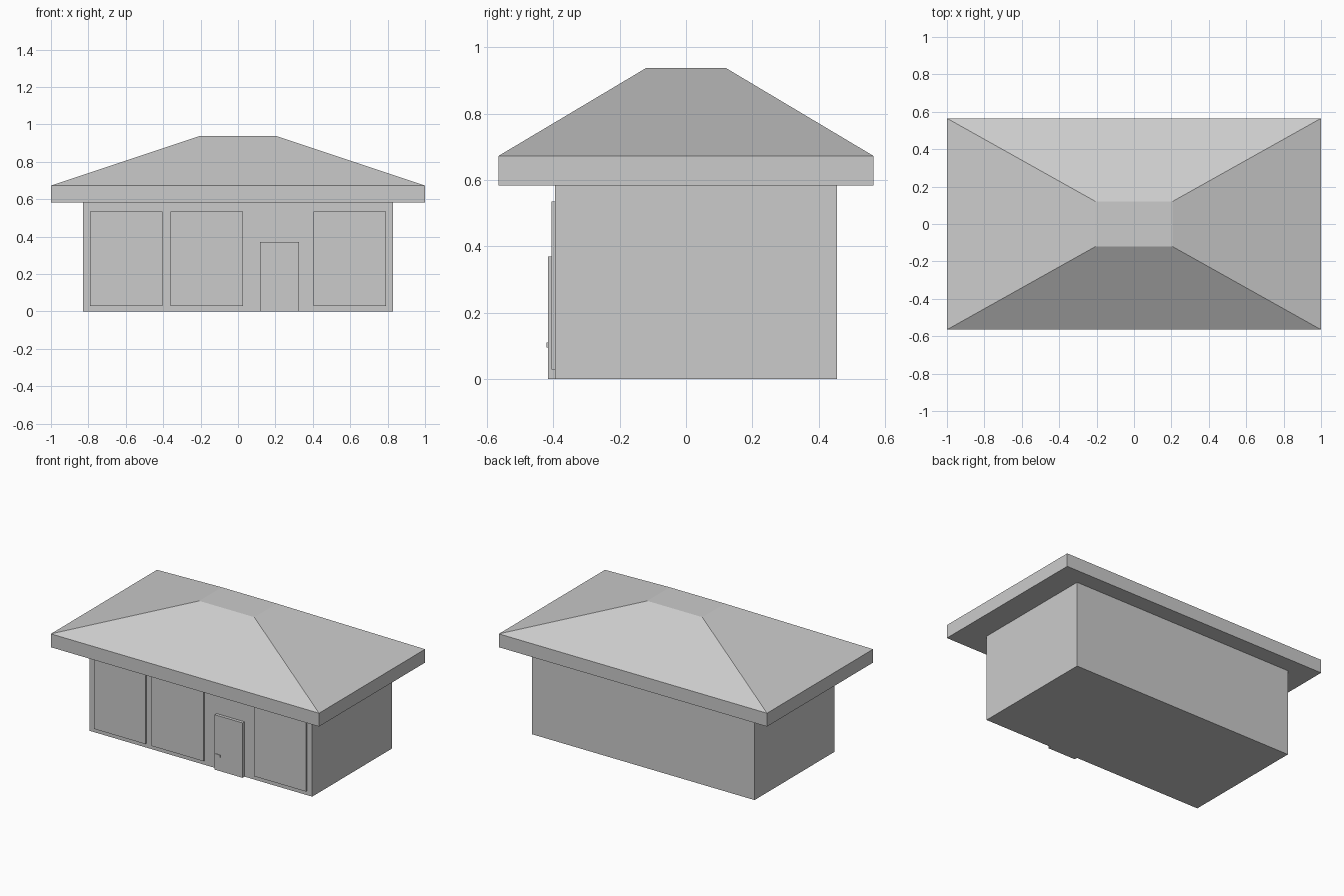
import bpy

default = bpy.data.objects.get("Cube")
if default:
    bpy.data.objects.remove(default, do_unlink=True)

grey = bpy.data.materials.new("plain grey")
grey.use_nodes = True
colour = (0.6, 0.6, 0.6, 1)
grey.diffuse_color = colour
grey.node_tree.nodes["Principled BSDF"].inputs["Base Color"].default_value = colour

BOX_FACES = [(3, 2, 1, 0), (4, 5, 6, 7), (0, 1, 5, 4),
             (1, 2, 6, 5), (2, 3, 7, 6), (3, 0, 4, 7)]


def add_mesh(name, verts, faces):
    mesh = bpy.data.meshes.new(name)
    mesh.from_pydata(verts, [], faces)
    mesh.materials.append(grey)
    obj = bpy.data.objects.new(name, mesh)
    bpy.context.collection.objects.link(obj)
    return obj


def rectangle(x0, x1, y0, y1, z):
    return [(x0, y0, z), (x1, y0, z), (x1, y1, z), (x0, y1, z)]


def box(name, x0, x1, y0, y1, z0, z1):
    verts = rectangle(x0, x1, y0, y1, z0) + rectangle(x0, x1, y0, y1, z1)
    return add_mesh(name, verts, BOX_FACES)


# Walls
WALL_FRONT = -0.395
box("walls", -0.83, 0.83, WALL_FRONT, 0.455, 0, 0.585)

# Hipped roof: eave slab, then sloping sides up to a flat top
rings = [(1, 0.565, 0.583), (1, 0.565, 0.673), (0.205, 0.12, 0.938)]
verts = [v for x, y, z in rings for v in rectangle(-x, x, -y, y, z)]
faces = [(3, 2, 1, 0), (8, 9, 10, 11)]
for ring in (0, 4):
    for i in range(4):
        j = (i + 1) % 4
        faces.append((ring + i, ring + j, ring + j + 4, ring + i + 4))
add_mesh("roof", verts, faces)

# Front window panels
windows = {"right_window": (-0.79, -0.405),
           "middle_window": (-0.36, 0.028),
           "left_window": (0.405, 0.79)}
for name, (x0, x1) in windows.items():
    box(name, x0, x1, -0.406, WALL_FRONT, 0.028, 0.535)

# Door and its lever handle
box("door", 0.117, 0.326, -0.416, WALL_FRONT, 0, 0.37)
box("door_handle", 0.125, 0.16, -0.42, -0.416, 0.095, 0.11)
